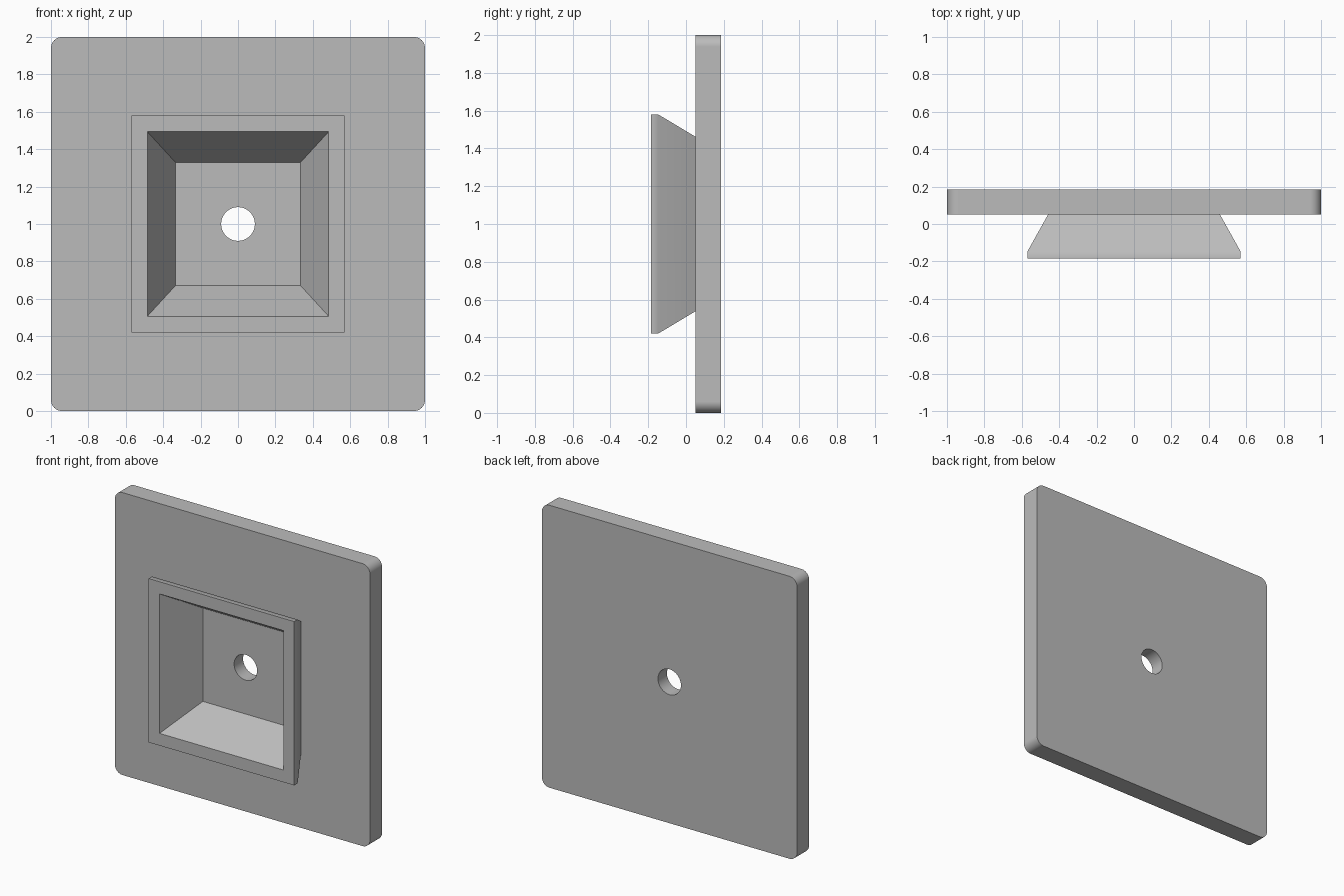
import bpy, bmesh
from math import radians

old = bpy.data.objects.get("Cube")
if old:
    bpy.data.objects.remove(old)

MID = 1.0                                   # height of the centre
FRONT, LIP, FACE, FLOOR, BACK = -0.185, -0.147, 0.05, 0.085, 0.185

grey = bpy.data.materials.new("plain grey")
grey.use_nodes = True
colour = (0.5, 0.5, 0.5, 1)
grey.diffuse_color = colour
grey.node_tree.nodes["Principled BSDF"].inputs["Base Color"].default_value = colour


def add_object(name, bm):
    bmesh.ops.recalc_face_normals(bm, faces=bm.faces)
    mesh = bpy.data.meshes.new(name)
    bm.to_mesh(mesh)
    bm.free()
    mesh.materials.append(grey)
    obj = bpy.data.objects.new(name, mesh)
    bpy.context.collection.objects.link(obj)
    return obj


def loft(name, sections):
    """Solid through rectangles given as (y, half width, half height)."""
    bm = bmesh.new()
    rings = [[bm.verts.new((sx * w, y, MID + sz * h))
              for sx, sz in ((-1, -1), (1, -1), (1, 1), (-1, 1))]
             for y, w, h in sections]
    for a, b in zip(rings, rings[1:]):
        for i in range(4):
            j = (i + 1) % 4
            bm.faces.new((a[i], a[j], b[j], b[i]))
    bm.faces.new(rings[0])
    bm.faces.new(rings[-1])
    return add_object(name, bm)


def combine(target, helper, operation):
    """Apply a boolean and remove the helper solid."""
    mod = target.modifiers.new(operation.lower(), "BOOLEAN")
    mod.object, mod.operation, mod.solver = helper, operation, "EXACT"
    bpy.context.view_layer.objects.active = target
    bpy.ops.object.modifier_apply(modifier=mod.name)
    bpy.data.objects.remove(helper)


# Square plate with rounded corners
plate = loft("mounting_plate", [(FACE, 1, 1), (BACK, 1, 1)])
bm = bmesh.new()
bm.from_mesh(plate.data)
corners = [e for e in bm.edges if abs(e.verts[0].co.y - e.verts[1].co.y) > 0.1]
bmesh.ops.bevel(bm, geom=corners, offset=0.06, segments=8, profile=0.5, affect="EDGES")
bm.to_mesh(plate.data)
bm.free()

# Flared square collar, running a little into the plate
collar = loft("flared_collar", [(FRONT, 0.57, 0.58), (LIP, 0.57, 0.58),
                                (FACE, 0.46, 0.462), (FACE + 0.02, 0.45, 0.45)])
combine(plate, collar, "UNION")

# Tapered recess; the cutter starts in front of the collar along the same slope
recess = loft("recess_cutter", [(FRONT - 0.027, 0.50, 0.51), (FLOOR, 0.335, 0.33)])
combine(plate, recess, "DIFFERENCE")

# Round bolt hole through the middle
bpy.ops.mesh.primitive_cylinder_add(vertices=48, radius=0.09, depth=1,
                                    location=(0, 0, MID), rotation=(radians(90), 0, 0))
hole = bpy.context.object
hole.name = "hole_cutter"
combine(plate, hole, "DIFFERENCE")

# Every face shares the one grey
plate.data.materials.clear()
plate.data.materials.append(grey)
plate.data.polygons.foreach_set("material_index", [0] * len(plate.data.polygons))

# Smooth the curves, keep hard edges crisp and flat faces flat
bpy.ops.object.select_all(action="DESELECT")
plate.select_set(True)
bpy.context.view_layer.objects.active = plate
bpy.ops.object.shade_smooth_by_angle(angle=radians(35))
weighted = plate.modifiers.new("weighted normals", "WEIGHTED_NORMAL")
weighted.keep_sharp = True
